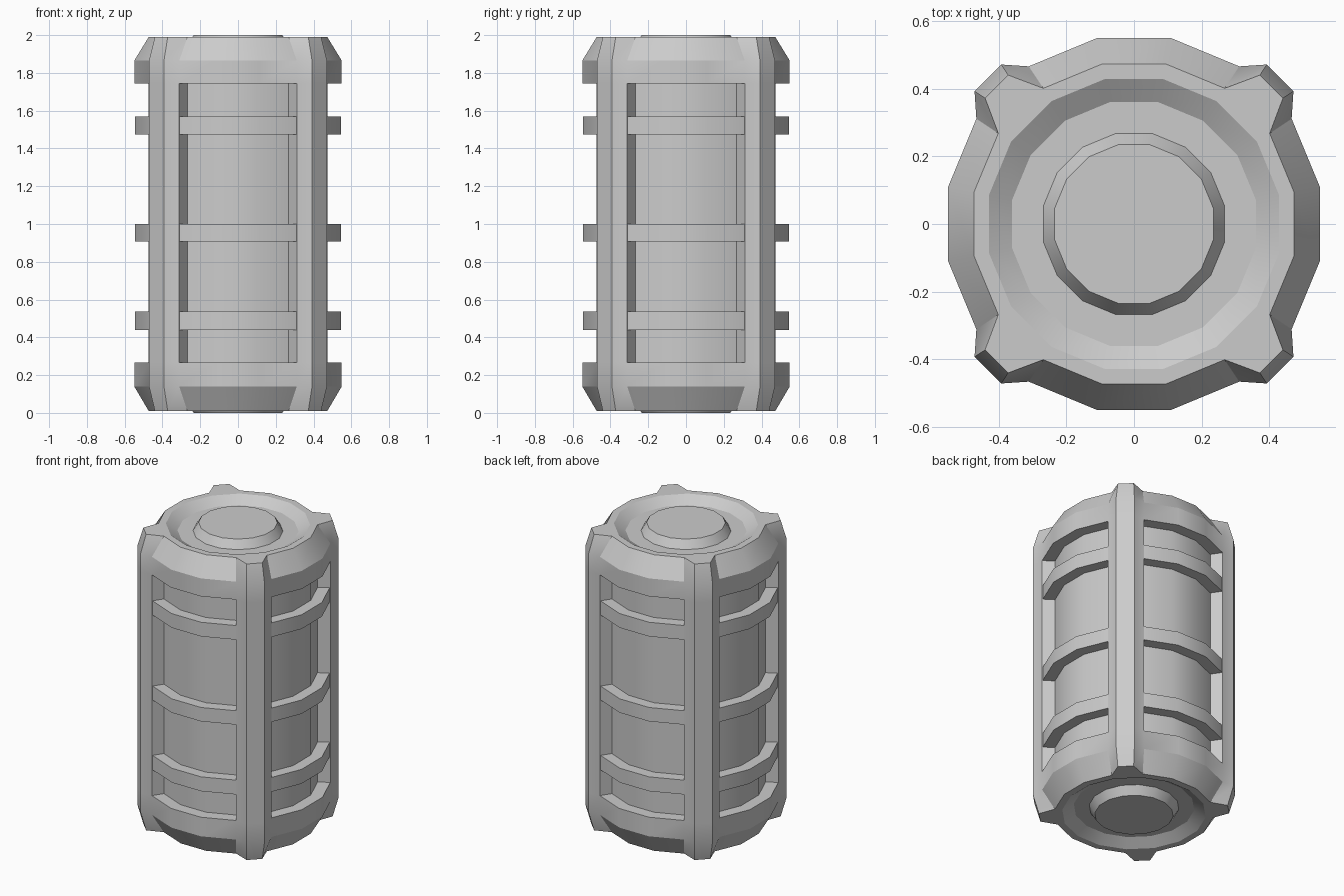
import bpy, bmesh
from math import sin, cos, radians

cube = bpy.data.objects.get("Cube")
if cube:
    bpy.data.objects.remove(cube, do_unlink=True)

STEP = 22.5
OUTER, INNER = 0.56, 0.482

mat = bpy.data.materials.new("plain grey")
mat.use_nodes = True
GREY = (0.6, 0.6, 0.6, 1)
mat.diffuse_color = GREY
mat.node_tree.nodes["Principled BSDF"].inputs["Base Color"].default_value = GREY


def polar(r, i, z):
    a = radians(STEP * (i + 0.5))
    return (r * cos(a), r * sin(a), z)


def outline(r, far, near, z):
    """16-sided ring with a blunt ridge on each diagonal."""
    pts = []
    for q in range(4):
        c, s = round(cos(radians(90 * q))), round(sin(radians(90 * q)))
        pts += [polar(r, 4 * q, z), polar(r, 4 * q + 1, z)]
        pts += [(c * x - s * y, s * x + c * y, z) for x, y in ((far, near), (near, far))]
        pts += [polar(r, 4 * q + 2, z), polar(r, 4 * q + 3, z)]
    return pts


def finish(bm, name):
    bmesh.ops.recalc_face_normals(bm, faces=bm.faces)
    me = bpy.data.meshes.new(name)
    bm.to_mesh(me)
    bm.free()
    me.materials.append(mat)
    ob = bpy.data.objects.new(name, me)
    bpy.context.collection.objects.link(ob)
    bpy.ops.object.select_all(action='DESELECT')
    ob.select_set(True)
    bpy.context.view_layer.objects.active = ob
    bpy.ops.object.shade_smooth_by_angle(angle=radians(30))
    return ob


def bridge(bm, a, b):
    n = len(a)
    return [bm.faces.new((a[i], a[(i + 1) % n], b[(i + 1) % n], b[i])) for i in range(n)]


# Shell with chamfered ends and four corner ridges
bm = bmesh.new()
wide, slim = (OUTER, 0.471, 0.392), (INNER, 0.44, 0.372)
levels = [(slim, 0.01), (wide, 0.14), (wide, 0.268),
          (wide, 1.745), (wide, 1.865), (slim, 1.99)]
rings = [[bm.verts.new(p) for p in outline(*shape, z)] for shape, z in levels]
bands = [bridge(bm, a, b) for a, b in zip(rings, rings[1:])]

# Recessed windows between the ridges
windows = [f for i, f in enumerate(bands[2]) if i % 6 in (0, 4, 5)]
new = bmesh.ops.extrude_face_region(bm, geom=windows)["geom"]
for v in (g for g in new if isinstance(g, bmesh.types.BMVert)):
    v.co.x *= INNER / OUTER
    v.co.y *= INNER / OUTER
bmesh.ops.delete(bm, geom=[f for f in windows if f.is_valid], context='FACES')

# End caps: flat rim, sloped dish and raised button
for ring, end, into in ((rings[0], 0, 1), (rings[-1], 2, -1)):
    rim = [v for i, v in enumerate(ring) if i % 6 not in (2, 3)]
    for q in range(4):
        bm.faces.new(ring[6 * q + 1:6 * q + 5])
    for r, depth in ((0.437, 0.01), (0.367, 0.055), (0.273, 0.055), (0.239, 0)):
        nxt = [bm.verts.new(polar(r, i, end + into * depth)) for i in range(16)]
        bridge(bm, rim, nxt)
        rim = nxt
    bm.faces.new(rim)
finish(bm, "casing")

# Curved bars across each window
for label, low, high in (("lower", 0.44, 0.536), ("middle", 0.907, 1.0), ("upper", 1.475, 1.57)):
    for q, side in enumerate(("left", "back", "right", "front")):
        bm = bmesh.new()
        sections = []
        for i in range(4 * q - 2, 4 * q + 2):
            corners = ((0.475, low), (0.556, low), (0.556, high), (0.475, high))
            sections.append([bm.verts.new(polar(r, i, z)) for r, z in corners])
        for a, b in zip(sections, sections[1:]):
            bridge(bm, a, b)
        bm.faces.new(sections[0])
        bm.faces.new(sections[-1])
        finish(bm, f"{side}_{label}_bar")
